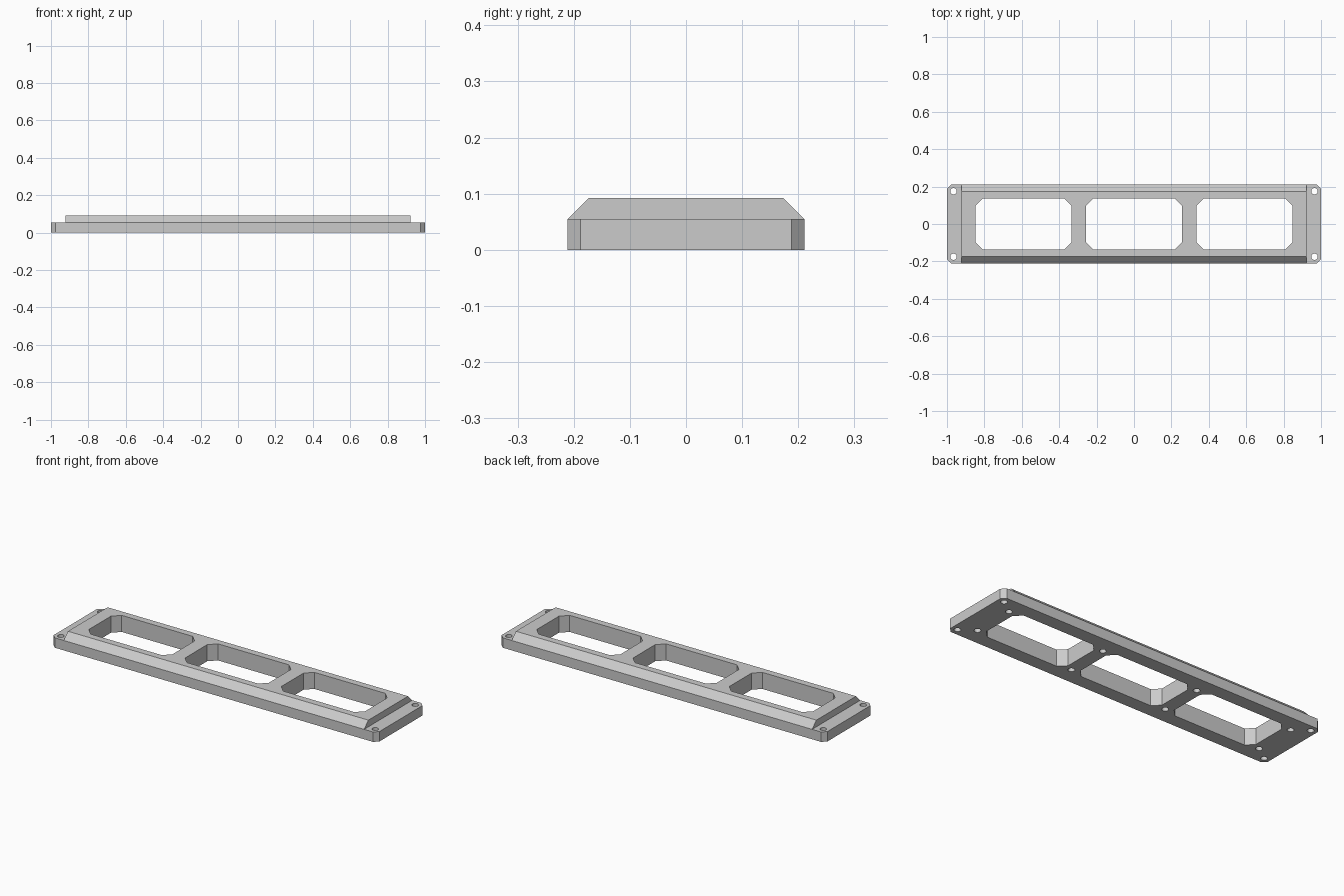
import bpy
import bmesh
import math
from mathutils import Vector

default = bpy.data.objects.get("Cube")
if default:
    bpy.data.objects.remove(default, do_unlink=True)

BASE_H, TOP_H = 0.055, 0.092
HALF_X, HALF_Y = 1.0, 0.211
STEP_X, RIDGE_Y = 0.922, 0.174
PITCH = 0.591

grey = bpy.data.materials.new("plain_grey")
grey.use_nodes = True
colour = (0.6, 0.6, 0.6, 1)
grey.diffuse_color = colour
grey.node_tree.nodes["Principled BSDF"].inputs["Base Color"].default_value = colour


def prism(bm, points, sweep):
    """Extrude a closed outline along a vector."""
    face = bm.faces.new([bm.verts.new(p) for p in points])
    new = bmesh.ops.extrude_face_region(bm, geom=[face], use_keep_orig=True)["geom"]
    verts = [v for v in new if isinstance(v, bmesh.types.BMVert)]
    bmesh.ops.translate(bm, verts=verts, vec=Vector(sweep))


def octagon(cx, cy, hx, hy, cut, z):
    """Rectangle outline with clipped corners."""
    return [(cx + x, cy + y, z) for x, y in (
        (hx - cut, -hy), (hx, cut - hy), (hx, hy - cut), (hx - cut, hy),
        (cut - hx, hy), (-hx, hy - cut), (-hx, cut - hy), (cut - hx, -hy))]


def circle(cx, cy, r, z, n=24):
    angles = [math.tau * i / n for i in range(n)]
    return [(cx + r * math.cos(a), cy + r * math.sin(a), z) for a in angles]


def finish(bm, name):
    bmesh.ops.recalc_face_normals(bm, faces=bm.faces)
    mesh = bpy.data.meshes.new(name)
    bm.to_mesh(mesh)
    bm.free()
    mesh.materials.append(grey)
    obj = bpy.data.objects.new(name, mesh)
    bpy.context.collection.objects.link(obj)
    return obj


def carve(target, cutter):
    cutter.hide_render = True
    mod = target.modifiers.new(cutter.name, 'BOOLEAN')
    mod.operation, mod.solver, mod.object = 'DIFFERENCE', 'EXACT', cutter
    bpy.ops.object.select_all(action='DESELECT')
    bpy.context.view_layer.objects.active = target
    target.select_set(True)
    bpy.ops.object.modifier_apply(modifier=mod.name)
    bpy.data.objects.remove(cutter, do_unlink=True)


# Solid plate with clipped corners
bm = bmesh.new()
prism(bm, octagon(0, 0, HALF_X, HALF_Y, 0.023, 0), (0, 0, TOP_H))
frame = finish(bm, "mounting_frame")

# Lowered ledges at both ends
bm = bmesh.new()
for s in (-1, 1):
    prism(bm, octagon(s * (STEP_X + 0.2), 0, 0.2, 0.4, 0.05, BASE_H), (0, 0, 0.2))
carve(frame, finish(bm, "ledge_cutter"))

# Sloping long edges
bm = bmesh.new()
rise = TOP_H - BASE_H
run = HALF_Y - RIDGE_Y
for s in (-1, 1):
    prism(bm, [(-1.2, s * (HALF_Y + run), BASE_H - rise),
               (-1.2, s * (RIDGE_Y - run), TOP_H + rise),
               (-1.2, s * (HALF_Y + run), TOP_H + rise)], (2.4, 0, 0))
carve(frame, finish(bm, "slope_cutter"))

# Three windows, corner through holes and blind holes underneath
bm = bmesh.new()
for i in (-1, 0, 1):
    prism(bm, octagon(i * PITCH, 0, 0.257, 0.136, 0.039, -0.1), (0, 0, 0.4))
for y in (-1, 1):
    for x in (-1, 1):
        prism(bm, circle(x * 0.965, y * 0.175, 0.017, -0.1), (0, 0, 0.4))
    for i in range(4):
        prism(bm, circle((i - 1.5) * PITCH, y * 0.118, 0.017, -0.1), (0, 0, 0.15))
carve(frame, finish(bm, "opening_cutter"))

bpy.ops.object.shade_smooth_by_angle(angle=math.radians(30))
